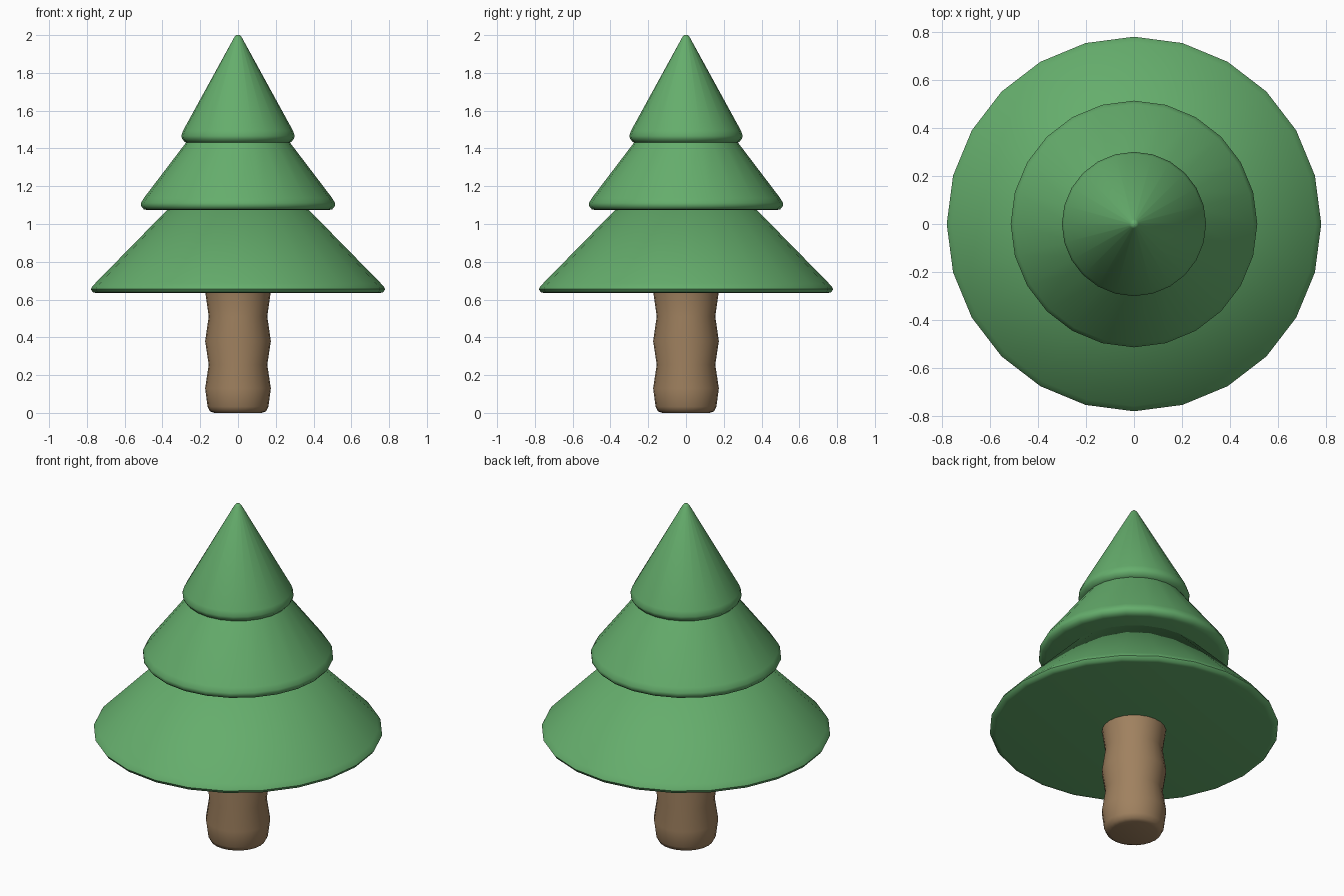
import bpy, bmesh, math

if "Cube" in bpy.data.objects:
    bpy.data.objects.remove(bpy.data.objects["Cube"])

SIDES = 24


def material(name, color):
    m = bpy.data.materials.new(name)
    m.diffuse_color = (*color, 1)
    m.use_nodes = True
    m.node_tree.nodes["Principled BSDF"].inputs["Base Color"].default_value = m.diffuse_color
    return m


def lathe(name, profile, mat):
    """Revolve (radius, z) points into a closed, smooth-shaded solid."""
    bm = bmesh.new()
    rings = []
    for r, z in profile:
        rings.append([bm.verts.new((r * math.cos(a), r * math.sin(a), z))
                      for a in (2 * math.pi * i / SIDES for i in range(SIDES))])
    for low, high in zip(rings, rings[1:]):
        for i in range(SIDES):
            j = (i + 1) % SIDES
            bm.faces.new((low[i], low[j], high[j], high[i]))
    bm.faces.new(rings[0][::-1])
    bm.faces.new(rings[-1])
    mesh = bpy.data.meshes.new(name)
    bm.to_mesh(mesh)
    bm.free()
    mesh.materials.append(mat)
    obj = bpy.data.objects.new(name, mesh)
    bpy.context.collection.objects.link(obj)
    bpy.ops.object.select_all(action='DESELECT')
    obj.select_set(True)
    bpy.context.view_layer.objects.active = obj
    bpy.ops.object.shade_smooth_by_angle(angle=math.radians(50))
    return obj


green = material("foliage_green", (0.13, 0.42, 0.15))
brown = material("bark_brown", (0.35, 0.22, 0.115))

# Trunk with a rounded foot and a wavy outline
lathe("trunk", [(0.125, 0.0), (0.148, 0.008), (0.161, 0.033), (0.174, 0.13),
                (0.155, 0.255), (0.174, 0.38), (0.155, 0.51), (0.174, 0.645)], brown)

# Foliage tiers with rolled lower rims
lathe("lower_foliage", [(0.745, 0.634), (0.768, 0.638), (0.779, 0.655), (0.772, 0.669),
                        (0.757, 0.685), (0.37, 1.08)], green)
lathe("middle_foliage", [(0.475, 1.073), (0.499, 1.078), (0.513, 1.095), (0.513, 1.112),
                         (0.498, 1.138), (0.272, 1.435)], green)
lathe("top_foliage", [(0.262, 1.428), (0.28, 1.433), (0.296, 1.45), (0.30, 1.466),
                      (0.291, 1.494), (0.019, 1.99), (0.01, 2.0)], green)
